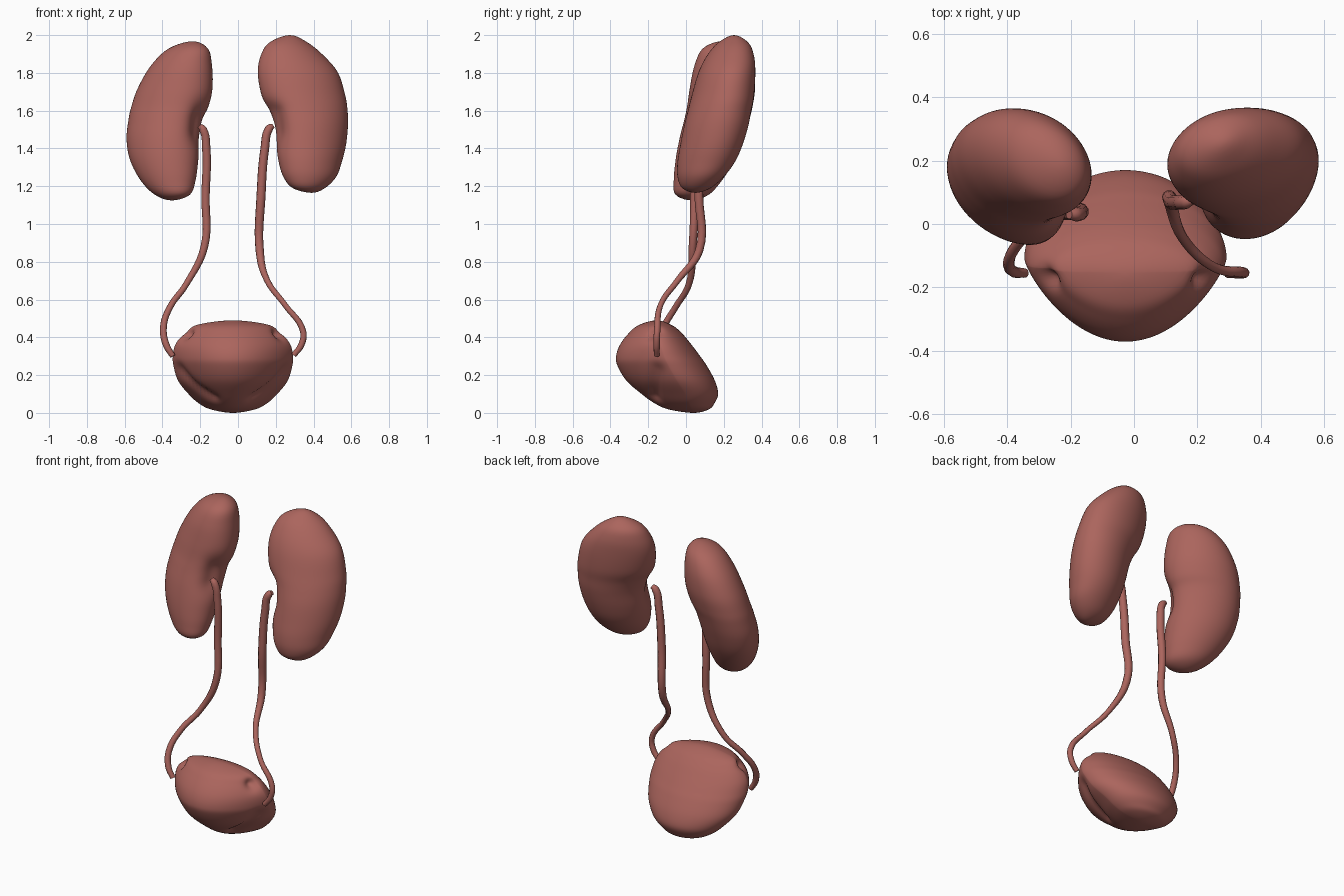
import bpy, bmesh, math
from mathutils import Vector

if "Cube" in bpy.data.objects:
    bpy.data.objects.remove(bpy.data.objects["Cube"])

mat = bpy.data.materials.new("tissue")
mat.diffuse_color = (0.41, 0.13, 0.11, 1)
mat.use_nodes = True
mat.node_tree.nodes["Principled BSDF"].inputs["Base Color"].default_value = mat.diffuse_color


def catmull(p0, p1, p2, p3, t):
    return [0.5 * (2 * b + (c - a) * t + (2 * a - 5 * b + 4 * c - d) * t * t
                   + (3 * b - a - 3 * c + d) * t ** 3) for a, b, c, d in zip(p0, p1, p2, p3)]


def loft(name, rows, skew=0.0, point=1.0, shift=0.0, dents=(), segs=64, steps=5):
    """Horizontal rings (z, xmin, xmax, ymin, ymax), smoothly interpolated.
    skew leans the oval, point sharpens its front, shift moves the widest line back,
    dents are (start, end, radius, depth)."""
    r = [[z, (a + b) / 2, (c + d) / 2, (b - a) / 2, (d - c) / 2] for z, a, b, c, d in rows]
    flip = lambda q: [q[0], q[1], q[2], -q[3], -q[4]]
    r = [flip(r[1])] + r + [flip(r[-2])]
    rings = [catmull(*r[i:i + 4], k / steps) for i in range(len(r) - 3) for k in range(steps)]
    rings.append(r[-2])
    mid = Vector((sum(q[1] for q in r) / len(r), sum(q[2] for q in r) / len(r),
                  (rows[0][0] + rows[-1][0]) / 2))
    bm = bmesh.new()
    grid = []
    for z, cx, cy, hx, hy in rings:
        ring = []
        for j in range(segs):
            t = 2 * math.pi * j / segs
            s = math.sin(t + skew)
            s = shift + (s * (1 - shift) if s > 0 else -(-s) ** point * (1 + shift))
            p = Vector((cx + hx * math.cos(t), cy + hy * s, z))
            push = Vector()
            for a, b, rad, depth in dents:
                a, b = Vector(a), Vector(b)
                ab = b - a
                f = max(0, min(1, (p - a).dot(ab) / max(ab.length_squared, 1e-9)))
                d = (p - a - ab * f).length
                inward = Vector((mid.x, mid.y, 0.5 * (mid.z + p.z))) - p
                push += inward.normalized() * depth * math.exp(-(d / rad) ** 2)
            ring.append(bm.verts.new(p + push))
        grid.append(ring)
    for lo, hi in zip(grid, grid[1:]):
        for j in range(segs):
            k = (j + 1) % segs
            bm.faces.new((lo[j], lo[k], hi[k], hi[j]))
    bmesh.ops.remove_doubles(bm, verts=bm.verts, dist=1e-4)
    bmesh.ops.recalc_face_normals(bm, faces=bm.faces)
    for f in bm.faces:
        f.smooth = True
    me = bpy.data.meshes.new(name)
    bm.to_mesh(me)
    bm.free()
    me.materials.append(mat)
    ob = bpy.data.objects.new(name, me)
    bpy.context.collection.objects.link(ob)


def tube(name, pts):
    """Round tube through (x, y, z, radius) points."""
    cu = bpy.data.curves.new(name, 'CURVE')
    cu.dimensions = '3D'
    cu.bevel_depth = 1.0
    cu.bevel_resolution = 3
    cu.resolution_u = 6
    cu.use_fill_caps = True
    sp = cu.splines.new('BEZIER')
    sp.bezier_points.add(len(pts) - 1)
    for bp, (x, y, z, rad) in zip(sp.bezier_points, pts):
        bp.co = (x, y, z)
        bp.radius = rad
        bp.handle_left_type = bp.handle_right_type = 'AUTO'
    cu.materials.append(mat)
    bpy.context.collection.objects.link(bpy.data.objects.new(name, cu))


# kidneys, with the hilum notch facing inwards and forwards
loft("kidney_right", [
    (1.165, .39, .39, .05, .05), (1.19, .29, .46, -.02, .13), (1.25, .24, .52, -.045, .20),
    (1.33, .215, .55, -.045, .26), (1.42, .20, .572, -.03, .30), (1.52, .19, .582, -.01, .33),
    (1.60, .165, .58, .01, .345), (1.68, .125, .568, .03, .36), (1.80, .105, .53, .065, .367),
    (1.89, .12, .455, .11, .36), (1.96, .165, .37, .17, .33), (2.0, .275, .275, .255, .255)],
    skew=.2, dents=[((.19, .05, 1.48), (.17, .05, 1.58), .07, .03)])
loft("kidney_left", [
    (1.125, -.35, -.35, .03, .03), (1.155, -.44, -.255, -.055, .12), (1.23, -.515, -.225, -.065, .19),
    (1.34, -.572, -.21, -.055, .26), (1.45, -.59, -.20, -.035, .305), (1.55, -.58, -.185, -.01, .335),
    (1.62, -.565, -.155, .005, .352), (1.72, -.53, -.135, .02, .365), (1.84, -.46, -.138, .045, .35),
    (1.93, -.365, -.16, .09, .295), (1.967, -.24, -.24, .19, .19)],
    skew=-.25, dents=[((-.20, .03, 1.48), (-.18, .04, 1.58), .07, .035)])

# bladder: rounded back, keeled front, two top dimples and two lower side grooves
c = -.027
profile = [(0, 0, .04, .04), (.018, .115, -.09, .12), (.05, .18, -.165, .15), (.10, .235, -.235, .17),
           (.17, .29, -.315, .153), (.25, .315, -.363, .11), (.30, .318, -.37, .075),
           (.36, .305, -.35, .03), (.42, .262, -.305, -.02), (.465, .195, -.25, -.075),
           (.49, 0, -.155, -.155)]
dents = []
for s in (-1, 1):
    dents.append(((c + s * .235, -.165, .41), (c + s * .235, -.165, .41), .035, .04))
    dents.append(((c + s * .29, -.16, .22), (c + s * .12, -.17, .075), .04, .025))
loft("bladder", [(z, c - h, c + h, a, b) for z, h, a, b in profile], point=1.65, shift=.15,
     dents=dents, segs=96, steps=6)

# ureters
tube("ureter_right", [
    (.185, .075, 1.52, .014), (.165, .07, 1.505, .022), (.142, .068, 1.40, .023), (.122, .068, 1.15, .024),
    (.115, .07, .86, .022), (.155, -.045, .70, .016), (.25, -.135, .57, .015),
    (.345, -.153, .43, .017), (.335, -.155, .36, .017), (.295, -.155, .305, .015)])
tube("ureter_left", [
    (-.205, .03, 1.52, .014), (-.185, .03, 1.50, .022), (-.168, .035, 1.40, .023), (-.172, .045, 1.15, .023),
    (-.178, .035, .88, .021), (-.275, .015, .68, .017), (-.36, -.055, .56, .017),
    (-.395, -.12, .45, .018), (-.38, -.15, .36, .018), (-.345, -.155, .30, .015)])
